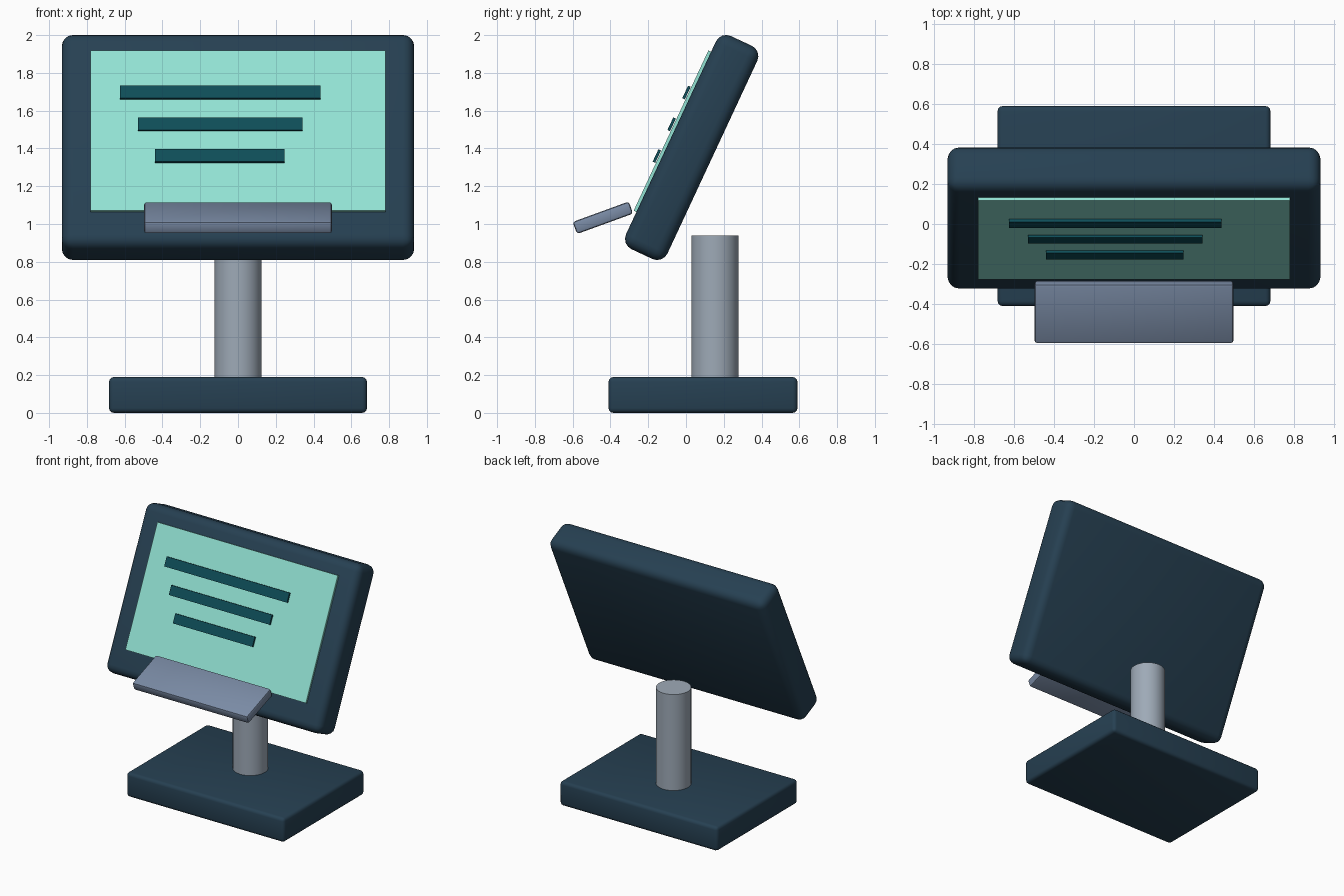
import bpy, math
from mathutils import Matrix, Vector

if "Cube" in bpy.data.objects:
    bpy.data.objects.remove(bpy.data.objects["Cube"])


def material(name, rgb):
    m = bpy.data.materials.new(name)
    lin = [((c / 255 + 0.055) / 1.055) ** 2.4 if c > 10 else c / 255 / 12.92 for c in rgb]
    m.diffuse_color = (*lin, 1)
    m.use_nodes = True
    m.node_tree.nodes["Principled BSDF"].inputs["Base Color"].default_value = m.diffuse_color
    return m


navy = material("dark navy", (38, 64, 82))
mint = material("mint screen", (146, 226, 212))
teal = material("deep teal", (14, 77, 88))
steel = material("light steel", (158, 170, 183))
slate = material("slate blue grey", (122, 139, 165))


def finish(obj, name, mat):
    obj.name = name
    obj.data.materials.append(mat)
    bpy.ops.object.shade_smooth_by_angle(angle=math.radians(35))
    return obj


def box(name, size, loc, mat, tilt=0, bevel=0, segments=3):
    """Box with optional rounded edges, tilted about the x axis (degrees)."""
    bpy.ops.mesh.primitive_cube_add(size=1)
    obj = bpy.context.object
    obj.data.transform(Matrix.Diagonal((*size, 1)))
    obj.location = loc
    obj.rotation_euler.x = math.radians(tilt)
    if bevel:
        mod = obj.modifiers.new("rounded edges", 'BEVEL')
        mod.width, mod.segments = bevel, segments
        bpy.ops.object.modifier_apply(modifier=mod.name)
    return finish(obj, name, mat)


# Base slab and upright pole
box("base", (1.365, 1.0, 0.19), (0, 0.09, 0.095), navy, bevel=0.025)
bpy.ops.mesh.primitive_cylinder_add(vertices=32, radius=0.125, depth=0.77,
                                    location=(0, 0.153, 0.555))
finish(bpy.context.object, "pole", steel)

# Leaning display housing
TILT = -25
CENTRE = Vector((0, 0.03, 1.405))
lean = Matrix.Rotation(math.radians(TILT), 3, 'X')


def on_display(x, out, up):
    """Point given in the housing's own tilted frame."""
    return CENTRE + lean @ Vector((x, -out, up))


box("display_housing", (1.866, 0.242, 1.245), CENTRE, navy, TILT, bevel=0.06, segments=4)

# Screen panel and its three text bars
box("screen", (1.56, 0.018, 0.935), on_display(0, 0.128, 0.035), mint, TILT)
for i, (left, right) in enumerate([(-0.625, 0.437), (-0.53, 0.342), (-0.44, 0.247)]):
    box(f"screen_bar_{i + 1}", (right - left, 0.015, 0.073),
        on_display((left + right) / 2, 0.148, 0.252 - 0.1855 * i), teal, TILT)

# Sloping tray below the screen
box("tray", (0.995, 0.316, 0.068), (0, -0.44, 1.033), slate, 20, bevel=0.014, segments=2)
